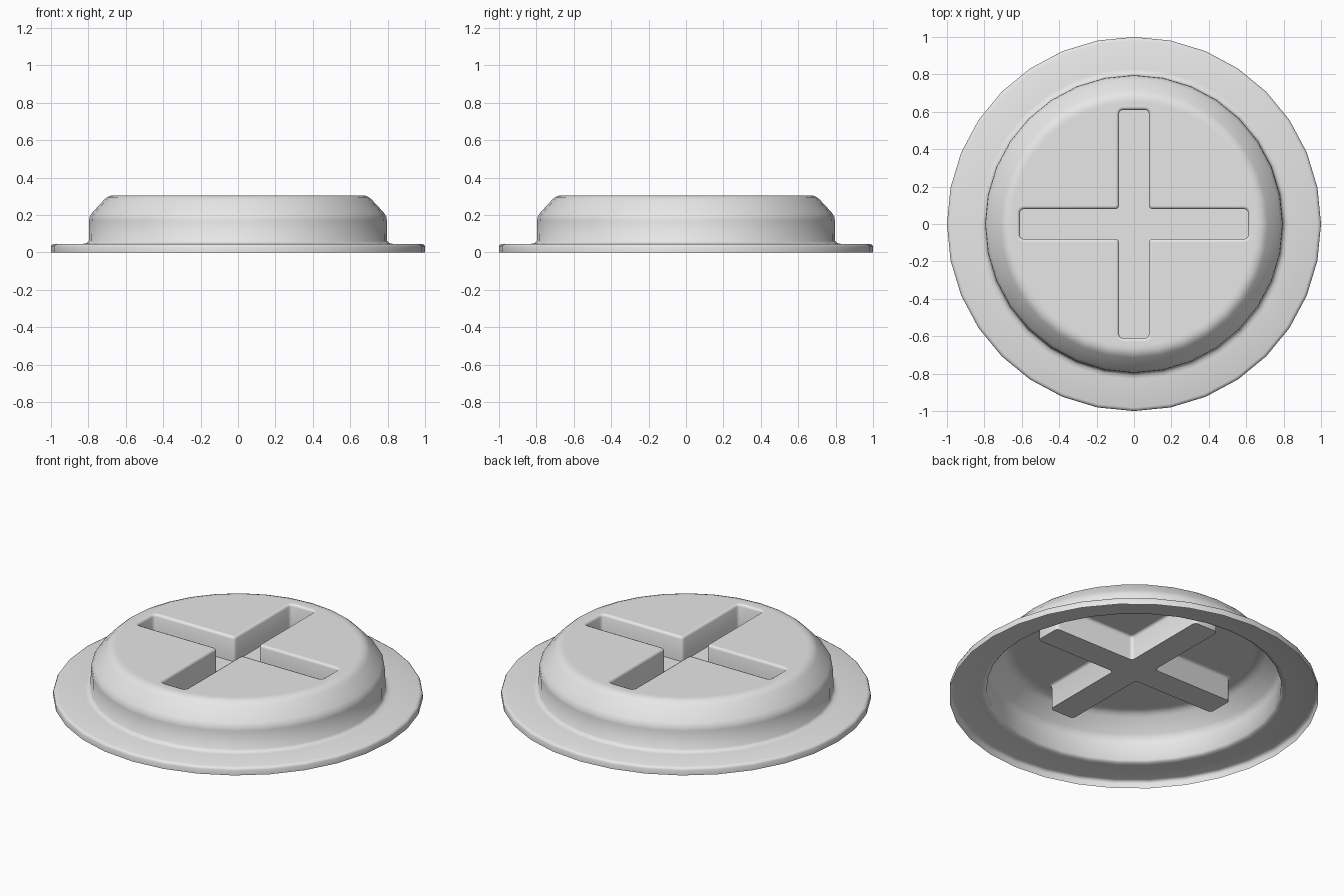
import bpy, bmesh
from math import sin, cos, pi, radians

if "Cube" in bpy.data.objects:
    bpy.data.objects.remove(bpy.data.objects["Cube"])

SIDES = 32
WIDTH, LENGTH, ROUND = 0.08, 0.61, 0.02   # slot half width, half length, corner radius
TOP, FLOOR = 0.305, 0.16


def circle(r):
    return [(r * cos(2 * pi * i / SIDES), r * sin(2 * pi * i / SIDES)) for i in range(SIDES)]


def cross(grow):
    """Cross outline with rounded corners, enlarged by grow."""
    def arc(cx, cy, r, start, end):
        steps = [start + (end - start) * k / 3 for k in range(4)]
        return [(cx + r * cos(radians(a)), cy + r * sin(radians(a))) for a in steps]
    tip, side, inner = LENGTH - ROUND, WIDTH - ROUND, WIDTH + ROUND
    quarter = (arc(tip, side, ROUND + grow, 0, 90)
               + arc(inner, inner, ROUND - grow, 270, 180)
               + arc(side, tip, ROUND + grow, 0, 90))
    points = []
    for _ in range(4):
        points += quarter
        quarter = [(-y, x) for x, y in quarter]
    return points


def loft(bm, rings):
    """Join successive (outline, height) rings and return all vertex loops."""
    loops = [[bm.verts.new((x, y, z)) for x, y in pts] for pts, z in rings]
    for a, b in zip(loops, loops[1:]):
        n = len(a)
        for i in range(n):
            j = (i + 1) % n
            bm.faces.new((a[i], a[j], b[j], b[i]))
    return loops


def loop_edges(bm, loop):
    return [bm.edges.get((loop[i - 1], loop[i])) for i in range(len(loop))]


bm = bmesh.new()

# Thin shell: flange lip, flange, wall, sloped shoulder
profile = [(1.0, 0), (1.0, 0.03), (0.995, 0.04), (0.982, 0.045), (0.83, 0.045),
           (0.81, 0.049), (0.798, 0.06), (0.796, 0.17), (0.793, 0.19), (0.78, 0.212),
           (0.715, 0.282), (0.70, 0.295), (0.68, 0.303), (0.66, TOP), (0.65, TOP)]
shell = loft(bm, [(circle(r), z) for r, z in profile])

# Cross slot: flat border, rounded edge, straight walls, floor
slot = loft(bm, [(cross(0.018), TOP), (cross(0.014), TOP), (cross(0.004), TOP - 0.004),
                 (cross(0), TOP - 0.014), (cross(0), FLOOR)])
floor = bm.faces.new(slot[-1])

# Top plate between shoulder and slot
bmesh.ops.triangle_fill(bm, use_beauty=True, normal=(0, 0, 1),
                        edges=loop_edges(bm, shell[-1]) + loop_edges(bm, slot[0]))
bmesh.ops.recalc_face_normals(bm, faces=bm.faces[:])
floor.normal_update()
if floor.normal.z < 0:
    bmesh.ops.reverse_faces(bm, faces=bm.faces[:])

mesh = bpy.data.meshes.new("slotted_cap")
bm.to_mesh(mesh)
bm.free()
cap = bpy.data.objects.new("slotted_cap", mesh)
bpy.context.collection.objects.link(cap)

# Plain light grey
grey = bpy.data.materials.new("light_grey")
grey.use_nodes = True
grey.diffuse_color = (0.8, 0.8, 0.8, 1)
grey.node_tree.nodes["Principled BSDF"].inputs["Base Color"].default_value = (0.8, 0.8, 0.8, 1)
mesh.materials.append(grey)

bpy.ops.object.select_all(action="DESELECT")
cap.select_set(True)
bpy.context.view_layer.objects.active = cap
bpy.ops.object.shade_smooth_by_angle(angle=radians(50))
